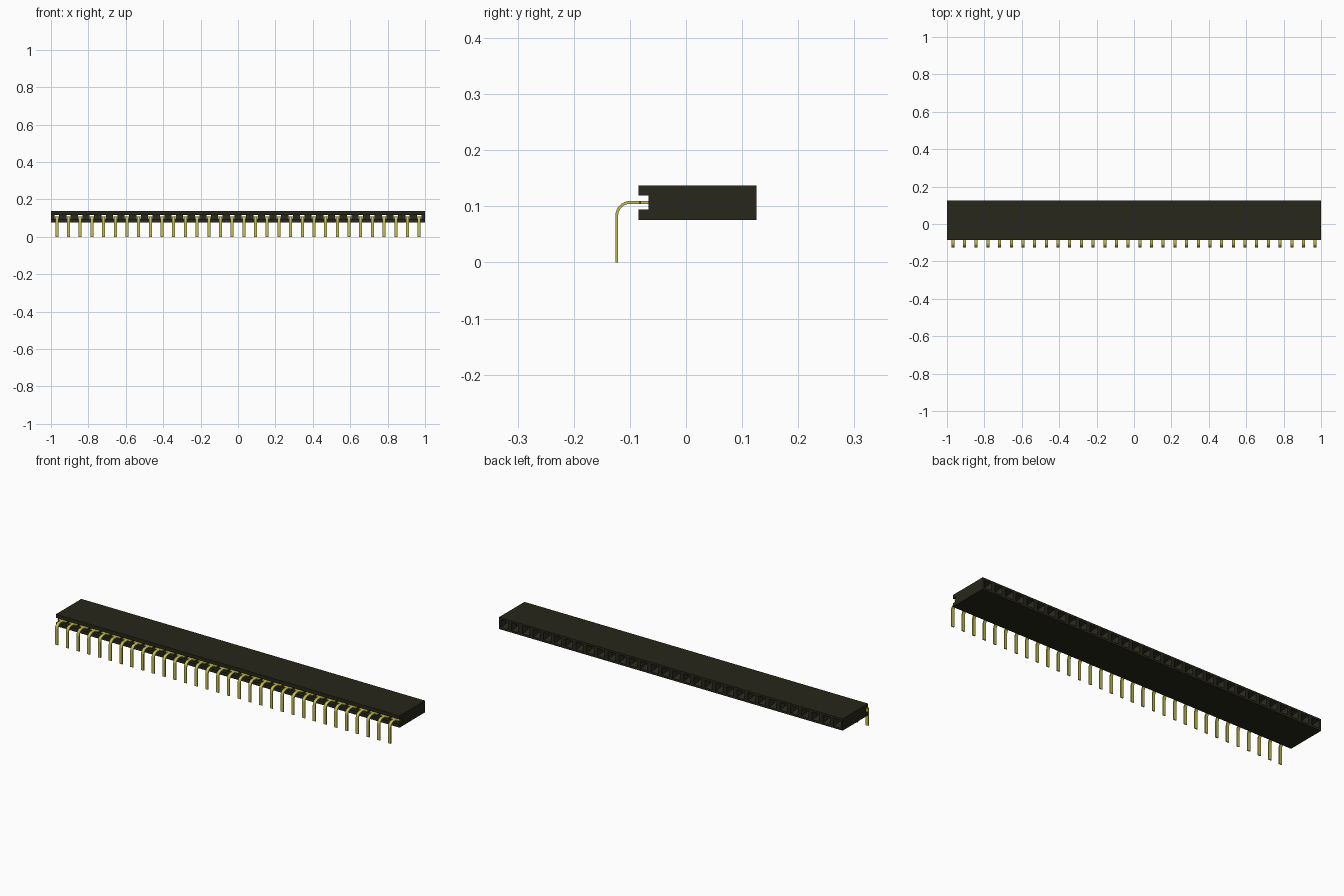
import bpy, bmesh, math

if "Cube" in bpy.data.objects:
    bpy.data.objects.remove(bpy.data.objects["Cube"], do_unlink=True)

COUNT = 32
PITCH = 2.0 / COUNT
CENTRES = [-1 + PITCH * (i + 0.5) for i in range(COUNT)]
Y_FRONT, Y_NOTCH, Y_BACK = -0.085, -0.067, 0.126
Z_LOW, Z_HIGH, N_LOW, N_HIGH = 0.0755, 0.1375, 0.094, 0.119


def material(name, color, rough):
    m = bpy.data.materials.new(name)
    m.use_nodes = True
    m.diffuse_color = (*color, 1)
    bsdf = m.node_tree.nodes["Principled BSDF"]
    bsdf.inputs["Base Color"].default_value = (*color, 1)
    bsdf.inputs["Roughness"].default_value = rough
    return m


def finish(bm, name, mat):
    bmesh.ops.remove_doubles(bm, verts=bm.verts, dist=1e-5)
    bmesh.ops.recalc_face_normals(bm, faces=bm.faces)
    mesh = bpy.data.meshes.new(name)
    bm.to_mesh(mesh)
    bm.free()
    mesh.materials.append(mat)
    ob = bpy.data.objects.new(name, mesh)
    bpy.context.collection.objects.link(ob)
    return ob


def bridge(bm, loops, closed=True):
    """Join successive loops of points with quads."""
    rows = [[bm.verts.new(p) for p in loop] for loop in loops]
    n = len(rows[0])
    for a, b in zip(rows, rows[1:]):
        for i in range(n if closed else n - 1):
            j = (i + 1) % n
            bm.faces.new((a[i], a[j], b[j], b[i]))
    return rows


black = material("black plastic", (0.021, 0.020, 0.011), 0.7)
gold = material("gold contact", (0.53, 0.51, 0.075), 0.4)

# Housing: one cell per contact, with a through passage and a funnel mouth
bm = bmesh.new()
h = PITCH / 2
passage = [  # y, half width, bottom, top
    (Y_NOTCH, h, N_LOW, N_HIGH),
    (Y_NOTCH, 0.012, 0.099, 0.116),
    (0.095, 0.012, 0.099, 0.116),
    (0.105, 0.012, 0.095, 0.118),
    (Y_BACK, 0.021, 0.086, 0.127),
    (Y_BACK, h, Z_LOW, Z_HIGH),
]
shell_top = [(Y_BACK, Z_HIGH), (Y_FRONT, Z_HIGH), (Y_FRONT, N_HIGH), (Y_NOTCH, N_HIGH)]
shell_low = [(Y_BACK, Z_LOW), (Y_FRONT, Z_LOW), (Y_FRONT, N_LOW), (Y_NOTCH, N_LOW)]
for x in CENTRES:
    bridge(bm, [[(x - w, y, a), (x + w, y, a), (x + w, y, b), (x - w, y, b)]
                for y, w, a, b in passage])
    for shell in (shell_top, shell_low):
        bridge(bm, [[(x - h, y, z), (x + h, y, z)] for y, z in shell], closed=False)
# Notched end walls
for x in (-1, 1):
    bm.faces.new([bm.verts.new((x, y, z)) for y, z in shell_top + shell_low[::-1]])
finish(bm, "housing", black)

# Contacts: flat strip bent downwards, widening to a shoulder at the housing
T, W, R = 0.0025, 0.008, 0.024
Y_LEG, Z_PIN = -0.1235, 0.107
path = [(Y_LEG, 0.0, -1, 0, W)]  # y, z, outward normal y and z, half width
for k in range(9):
    a = math.radians(90 * k / 8)
    ny, nz = -math.cos(a), math.sin(a)
    path.append((Y_LEG + R + R * ny, Z_PIN - R + R * nz, ny, nz, W))
path += [(y, Z_PIN, 0, 1, w) for y, w in
         ((-0.083, W), (-0.081, 0.024), (Y_NOTCH, 0.024), (Y_NOTCH, 0.0115), (0.09, 0.0115))]
bm = bmesh.new()
for x in CENTRES:
    rows = bridge(bm, [[(x + sx * w, y + s * T * ny, z + s * T * nz)
                        for sx, s in ((-1, -1), (1, -1), (1, 1), (-1, 1))]
                       for y, z, ny, nz, w in path])
    bm.faces.new(rows[0])
    bm.faces.new(rows[-1])
pins = finish(bm, "contact_pins", gold)
bpy.ops.object.select_all(action='DESELECT')
pins.select_set(True)
bpy.context.view_layer.objects.active = pins
bpy.ops.object.shade_smooth_by_angle(angle=math.radians(30))
